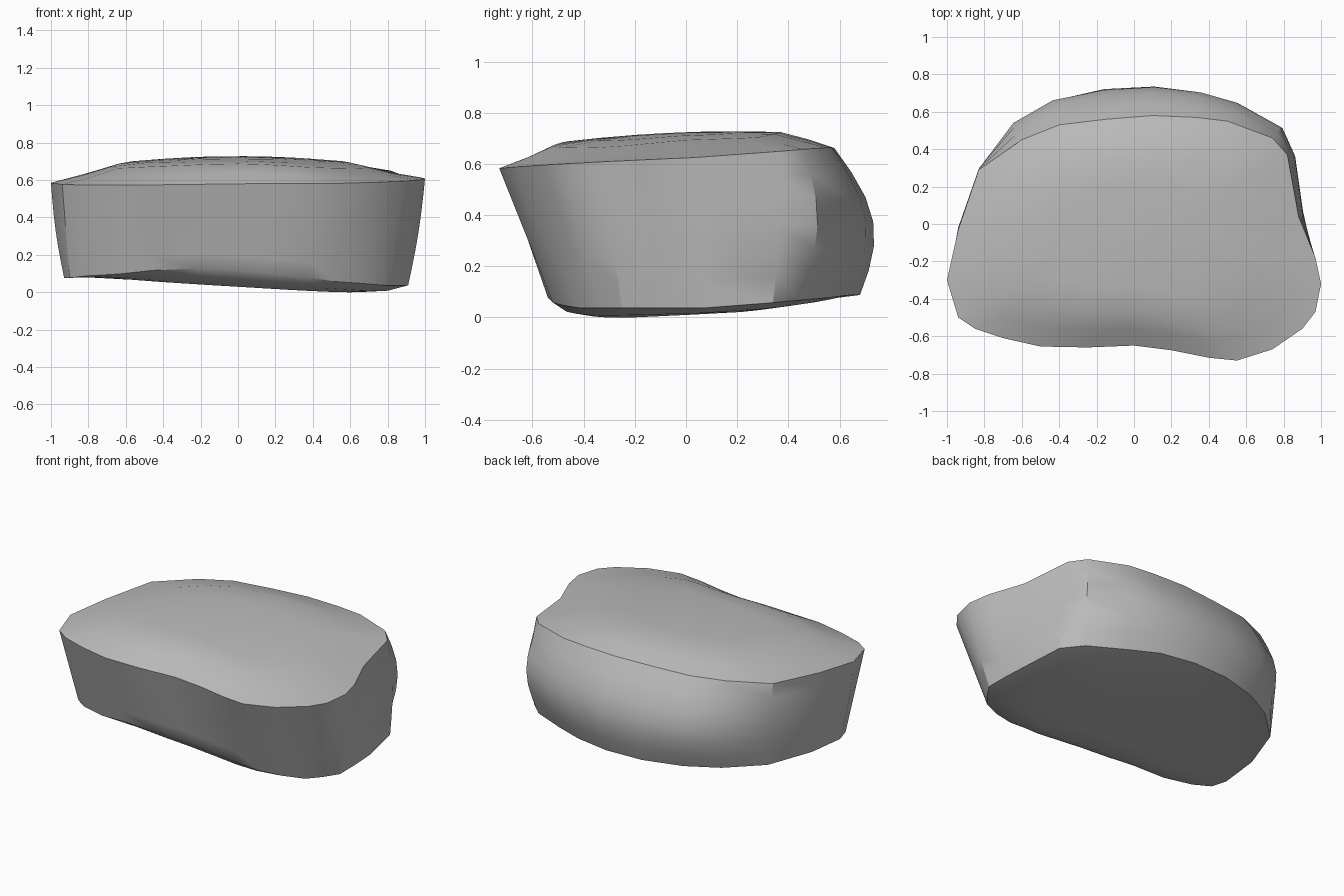
import bpy, bmesh, math
from mathutils import Vector

cube = bpy.data.objects.get("Cube")
if cube:
    bpy.data.objects.remove(cube, do_unlink=True)

# Upper rim outline, counter-clockwise from the front right corner
TOP_RIM = [
    (-1, -.3), (-.94, -.5), (-.85, -.56), (-.7, -.61), (-.5, -.655), (-.25, -.66),
    (0, -.65), (.2, -.675), (.4, -.715), (.55, -.73), (.74, -.67), (.9, -.56),
    (.97, -.47), (1, -.32), (.97, -.18), (.88, .04), (.82, .37), (.74, .46),
    (.5, .55), (.33, .57), (.1, .58), (-.15, .56), (-.4, .53), (-.6, .45),
    (-.83, .29), (-.94, -.03),
]
# Lower rim, matched point for point with the upper one
LOW_RIM = [
    (-.93, -.26, .08), (-.9, -.36, .08), (-.81, -.43, .09), (-.64, -.49, .1),
    (-.45, -.52, .12), (-.22, -.54, .13), (0, -.54, .12), (.2, -.54, .1),
    (.38, -.54, .08), (.52, -.52, .06), (.66, -.48, .05), (.78, -.42, .04),
    (.85, -.34, .04), (.91, -.25, .04), (.91, -.1, .04), (.9, .08, .04),
    (.86, .34, .06), (.75, .45, .07), (.52, .56, .08), (.33, .64, .09),
    (.1, .68, .09), (-.15, .67, .09), (-.4, .6, .09), (-.6, .49, .09),
    (-.8, .3, .09), (-.91, 0, .09),
]
CENTRE = Vector((0, -.08, 0))


def smoothstep(low, high, value):
    t = min(1, max(0, (value - low) / (high - low)))
    return t * t * (3 - 2 * t)


def rim_height(x, y):
    return .615 + .05 * y + .012 * x + .05 * max(0, y - .2)


def dome_height(x, y):
    return .73 - .085 * x * x - .09 * (y - .2) ** 2


def base_height(x, y):
    return .05 - .06 * x + .045 * y


def wall_point(upper, lower, t):
    """Point down the side wall; the back bulges, the front stays straight."""
    point = upper.lerp(lower, t)
    outward = Vector((point.x * .5, point.y, 0)).normalized()
    bulge = .012 + .09 * smoothstep(.3, .54, point.y)
    if point.y < -.35:
        bulge = 0
    return point + outward * bulge * math.sin(math.pi * t)


def inset_ring(rim, scale, height, blend):
    """Shrink a rim toward the centre, blending its height to a surface."""
    ring = []
    for corner in rim:
        point = CENTRE + (corner - CENTRE) * scale
        point.z = corner.z + (height(point.x, point.y) - corner.z) * blend
        ring.append(point)
    return ring


upper = [Vector((x, y, rim_height(x, y))) for x, y in TOP_RIM]
lower = [Vector(p) for p in LOW_RIM]

# Rings from the middle of the top, down the wall, to the middle of the base
rings = [inset_ring(upper, s, dome_height, b)
         for s, b in ((.2, 1), (.45, 1), (.68, 1), (.84, .6))]
WALL_STEPS = 6
for step in range(WALL_STEPS + 1):
    t = step / WALL_STEPS
    rings.append([wall_point(a, b, t) for a, b in zip(upper, lower)])
rings += [inset_ring(lower, s, base_height, b)
          for s, b in ((.88, .6), (.7, 1), (.35, 1))]

bm = bmesh.new()
loops = [[bm.verts.new(p) for p in ring] for ring in rings]
count = len(TOP_RIM)
for above, below in zip(loops, loops[1:]):
    for i in range(count):
        j = (i + 1) % count
        bm.faces.new((above[i], below[i], below[j], above[j]))

# Close the top and the base with fans
for loop, height in ((loops[0], dome_height), (loops[-1], base_height)):
    hub = bm.verts.new((CENTRE.x, CENTRE.y, height(CENTRE.x, CENTRE.y)))
    for i in range(count):
        bm.faces.new((hub, loop[i], loop[(i + 1) % count]))
bmesh.ops.recalc_face_normals(bm, faces=bm.faces)

# Rest the lowest point on the floor
lowest = min(v.co.z for v in bm.verts)
bmesh.ops.translate(bm, verts=bm.verts, vec=(0, 0, -lowest))

mesh = bpy.data.meshes.new("stone_block")
bm.to_mesh(mesh)
bm.free()
stone = bpy.data.objects.new("stone_block", mesh)
bpy.context.collection.objects.link(stone)

# Plain grey stone
grey = bpy.data.materials.new("stone_grey")
grey.use_nodes = True
colour = (.5, .5, .5, 1)
grey.diffuse_color = colour
grey.node_tree.nodes["Principled BSDF"].inputs["Base Color"].default_value = colour
mesh.materials.append(grey)

bpy.ops.object.select_all(action="DESELECT")
stone.select_set(True)
bpy.context.view_layer.objects.active = stone
bpy.ops.object.shade_smooth_by_angle(angle=math.radians(32))
